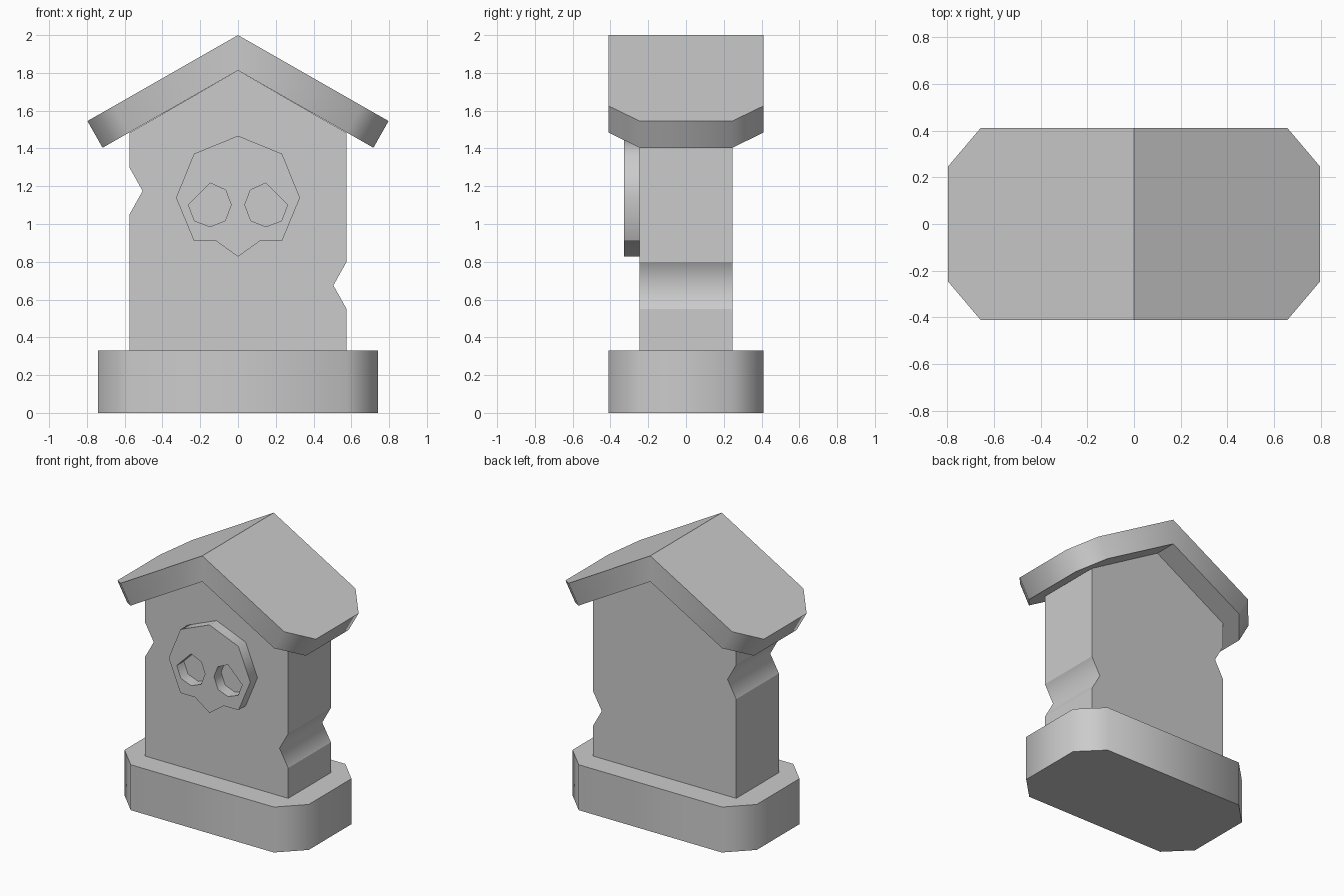
import bpy, bmesh, math

if "Cube" in bpy.data.objects:
    bpy.data.objects.remove(bpy.data.objects["Cube"])


def loft(name, sections):
    """Skin equal-length loops of points and cap both ends."""
    bm = bmesh.new()
    loops = [[bm.verts.new(p) for p in s] for s in sections]
    for a, b in zip(loops, loops[1:]):
        for i in range(len(a)):
            j = (i + 1) % len(a)
            bm.faces.new((a[i], a[j], b[j], b[i]))
    bm.faces.new(loops[0])
    bm.faces.new(loops[-1])
    bmesh.ops.recalc_face_normals(bm, faces=bm.faces)
    mesh = bpy.data.meshes.new(name)
    bm.to_mesh(mesh)
    bm.free()
    obj = bpy.data.objects.new(name, mesh)
    bpy.context.collection.objects.link(obj)
    return obj


def activate(obj):
    bpy.ops.object.select_all(action='DESELECT')
    obj.select_set(True)
    bpy.context.view_layer.objects.active = obj


def smooth(obj):
    activate(obj)
    bpy.ops.object.shade_smooth_by_angle(angle=math.radians(55))


D, IN = 0.41, 0.245          # overhanging depth, wall depth
WALL = 0.575

# Base: chamfered slab
plan = [(WALL, -D), (0.74, -IN), (0.74, IN), (WALL, D),
        (-WALL, D), (-0.74, IN), (-0.74, -IN), (-WALL, -D)]
smooth(loft("base", [[(x, y, z) for x, y in plan] for z in (0, 0.33)]))

# Body: gabled wall with a notch on each side
wall = [(-WALL, 0.33), (WALL, 0.33), (WALL, 0.55), (0.505, 0.675), (WALL, 0.8),
        (WALL, 1.482), (0, 1.813), (-WALL, 1.482),
        (-WALL, 1.3), (-0.505, 1.175), (-WALL, 1.05)]
body = loft("body", [[(x, y, z) for x, z in wall] for y in (-IN, IN)])
mesh = body.data
mesh.shade_smooth()
for e in mesh.edges:         # only the notch valleys shade smoothly
    e.use_edge_sharp = not all(abs(mesh.vertices[v].co.x) in
                               (abs(mesh.vertices[e.vertices[0]].co.x),) and
                               0.5 < abs(mesh.vertices[v].co.x) < 0.51
                               for v in e.vertices)


# Roof: folded slab with clipped corners
def chevron(y, outer, inner):
    slope = 0.455 / 0.797
    half = [(outer, 2 - outer * slope), (inner, 1.813 - inner * slope)]
    pts = [(0, 2)] + half + [(0, 1.813)] + [(-x, z) for x, z in reversed(half)]
    return [(x, y, z) for x, z in pts]


smooth(loft("roof", [chevron(-D, 0.657, 0.577), chevron(-IN, 0.797, 0.717),
                     chevron(IN, 0.797, 0.717), chevron(D, 0.657, 0.577)]))

# Emblem: raised plaque with two openings
right = [(0.233, 1.372), (0.328, 1.139), (0.233, 0.91), (0.116, 0.91)]
outline = [(0, 1.467)] + right + [(0, 0.827)] + [(-x, z) for x, z in reversed(right)]
eye = [(0.148, 1.217), (0.263, 1.102), (0.23, 1.017), (0.148, 0.986),
       (0.068, 1.017), (0.036, 1.102), (0.066, 1.18)]
curve = bpy.data.curves.new("emblem", 'CURVE')
curve.dimensions = '2D'
curve.fill_mode = 'BOTH'
curve.extrude = 0.041
for loop in (outline, eye, [(-x, z) for x, z in eye]):
    sp = curve.splines.new('POLY')
    sp.points.add(len(loop) - 1)
    for p, (x, z) in zip(sp.points, loop):
        p.co = (x, z, 0, 1)
    sp.use_cyclic_u = True
emblem = bpy.data.objects.new("emblem", curve)
bpy.context.collection.objects.link(emblem)
emblem.rotation_euler.x = math.pi / 2
emblem.location.y = -IN - 0.041
activate(emblem)
bpy.ops.object.convert(target='MESH')
emblem = bpy.context.view_layer.objects.active
bm = bmesh.new()
bm.from_mesh(emblem.data)
bmesh.ops.remove_doubles(bm, verts=bm.verts, dist=0.0005)
bmesh.ops.recalc_face_normals(bm, faces=bm.faces)
bm.to_mesh(emblem.data)
bm.free()
smooth(emblem)
